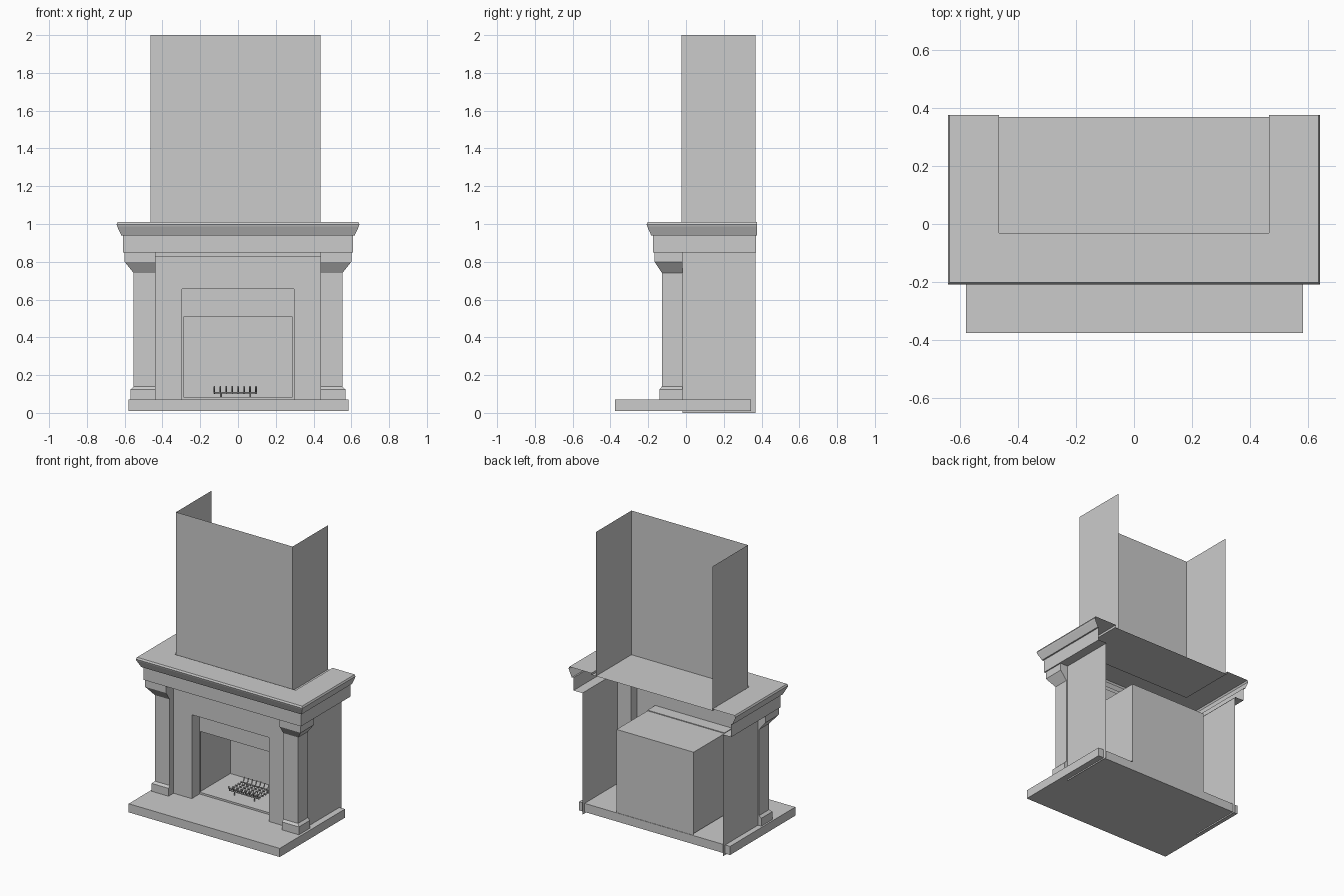
import bpy, math

cube = bpy.data.objects.get("Cube")
if cube:
    bpy.data.objects.remove(cube, do_unlink=True)

# One plain stone grey
stone = bpy.data.materials.new("stone_grey")
stone.use_nodes = True
GREY = (0.6, 0.6, 0.6, 1)
stone.diffuse_color = GREY
stone.node_tree.nodes["Principled BSDF"].inputs["Base Color"].default_value = GREY


def make(name, verts, faces):
    mesh = bpy.data.meshes.new(name)
    mesh.from_pydata(verts, [], faces)
    mesh.materials.append(stone)
    obj = bpy.data.objects.new(name, mesh)
    bpy.context.collection.objects.link(obj)
    return obj


def loft(name, rings, closed=False):
    """Skin neighbouring rings of equal length with quads."""
    n = len(rings[0])
    verts = [p for ring in rings for p in ring]
    faces = []
    for r in range(len(rings) - 1):
        for i in range(n if closed else n - 1):
            j = (i + 1) % n
            faces.append((r * n + i, r * n + j, (r + 1) * n + j, (r + 1) * n + i))
    return make(name, verts, faces)


def u_path(x0, x1, front, back, z):
    """Path around the front and both sides, open at the back."""
    return [(x0, back, z), (x0, front, z), (x1, front, z), (x1, back, z)]


def box(name, x0, x1, y0, y1, z0, z1):
    ring = lambda z: [(x0, y0, z), (x1, y0, z), (x1, y1, z), (x0, y1, z)]
    return make(name, ring(z0) + ring(z1),
                [(3, 2, 1, 0), (4, 5, 6, 7), (0, 1, 5, 4), (1, 2, 6, 5),
                 (2, 3, 7, 6), (3, 0, 4, 7)])


def rod(name, paths, radius):
    """Round iron bars along simple polylines."""
    curve = bpy.data.curves.new(name, "CURVE")
    curve.dimensions = "3D"
    curve.bevel_depth = radius
    curve.bevel_resolution = 1
    curve.use_fill_caps = True
    for path in paths:
        spline = curve.splines.new("POLY")
        spline.points.add(len(path) - 1)
        for point, co in zip(spline.points, path):
            point.co = (*co, 1)
    curve.materials.append(stone)
    obj = bpy.data.objects.new(name, curve)
    bpy.context.collection.objects.link(obj)


# Hearth slab
box("hearth_slab", -0.58, 0.585, -0.376, 0.343, 0.01, 0.07)

# Chimney breast: thin walls open at the back and top
loft("chimney_breast", [u_path(-0.462, 0.437, -0.023, 0.367, z) for z in (0.995, 2)])

# Mantel shelf: moulding run around front and sides
profile = [  # half width, front, back, height
    (0.467, -0.031, 0.376, 0.995),
    (0.467, -0.031, 0.376, 1.01),
    (0.637, -0.203, 0.376, 1.01),
    (0.643, -0.209, 0.376, 0.998),
    (0.640, -0.206, 0.376, 0.988),
    (0.618, -0.184, 0.376, 0.94),
    (0.608, -0.175, 0.371, 0.94),
    (0.608, -0.175, 0.371, 0.85),
    (0.540, -0.085, 0.371, 0.85),
]
loft("mantel_shelf", [u_path(-w, w, f, b, z) for w, f, b, z in profile])
make("mantel_plate", u_path(-0.467, 0.467, -0.031, 0.369, 0.995), [(0, 1, 2, 3)])

# Side walls and pilasters, mirrored
pilaster = [  # outer x, front, height
    (0.568, -0.14, 0.07), (0.568, -0.14, 0.125), (0.552, -0.127, 0.14),
    (0.552, -0.127, 0.74), (0.6, -0.167, 0.8), (0.6, -0.167, 0.85),
]
INNER, REAR = 0.438, -0.018
for side, s in (("left", 1), ("right", -1)):
    loft(side + "_side_wall", [[(s * 0.542, REAR, z), (s * 0.542, 0.367, z)]
                               for z in (0, 0.85)])
    loft(side + "_pilaster",
         [[(s * x, REAR, z), (s * x, f, z), (s * INNER, f, z), (s * INNER, REAR, z)]
          for x, f, z in pilaster], closed=True)

# Front panel with its opening, and the reveal behind it
PANEL, FIRE, W, TOP = -0.085, 0.0, 0.297, 0.655


def arch(half, top, y):
    return [(-half, y, 0.07), (-half, y, top), (half, y, top), (half, y, 0.07)]


loft("front_panel", [arch(INNER, 0.85, PANEL), arch(W, TOP, PANEL)])
loft("opening_reveal", [arch(W, TOP, PANEL), arch(W, TOP, FIRE)])
box("panel_top_moulding", -INNER, INNER, -0.1, PANEL, 0.825, 0.85)


# Firebox: shell open at the front, with a narrow frame and deep lintel
def rect(half, z0, z1, y):
    return [(-half, y, z0), (half, y, z0), (half, y, z1), (-half, y, z1)]


loft("firebox_frame", [rect(W, 0.07, TOP, FIRE), rect(0.288, 0.083, 0.508, FIRE)],
     closed=True)
loft("firebox_shell", [rect(W, 0.083, 0.65, FIRE), rect(W, 0.083, 0.65, 0.34)],
     closed=True)
make("firebox_back", rect(W, 0.07, 0.65, 0.34), [(0, 1, 2, 3)])

# Fire grate: wavy bars with upturned ends, cross rods and legs
bars = []
for i in range(8):
    x = -0.125 + i * 0.0315
    wave = [(x, 0.085 + 0.0075 * k, 0.113 + 0.008 * math.sin(k * math.pi / 2))
            for k in range(22)]
    bars.append([(x, 0.075, 0.14)] + wave + [(x, 0.25, 0.14)])
rod("grate_bars", bars, 0.0045)
rod("grate_cross_rods", [[(-0.13, y, 0.107), (0.1, y, 0.107)] for y in (0.09, 0.235)], 0.004)
rod("grate_legs", [[(x, y, 0.083), (x, y, 0.11)]
                   for x in (-0.09, 0.065) for y in (0.09, 0.235)], 0.004)
